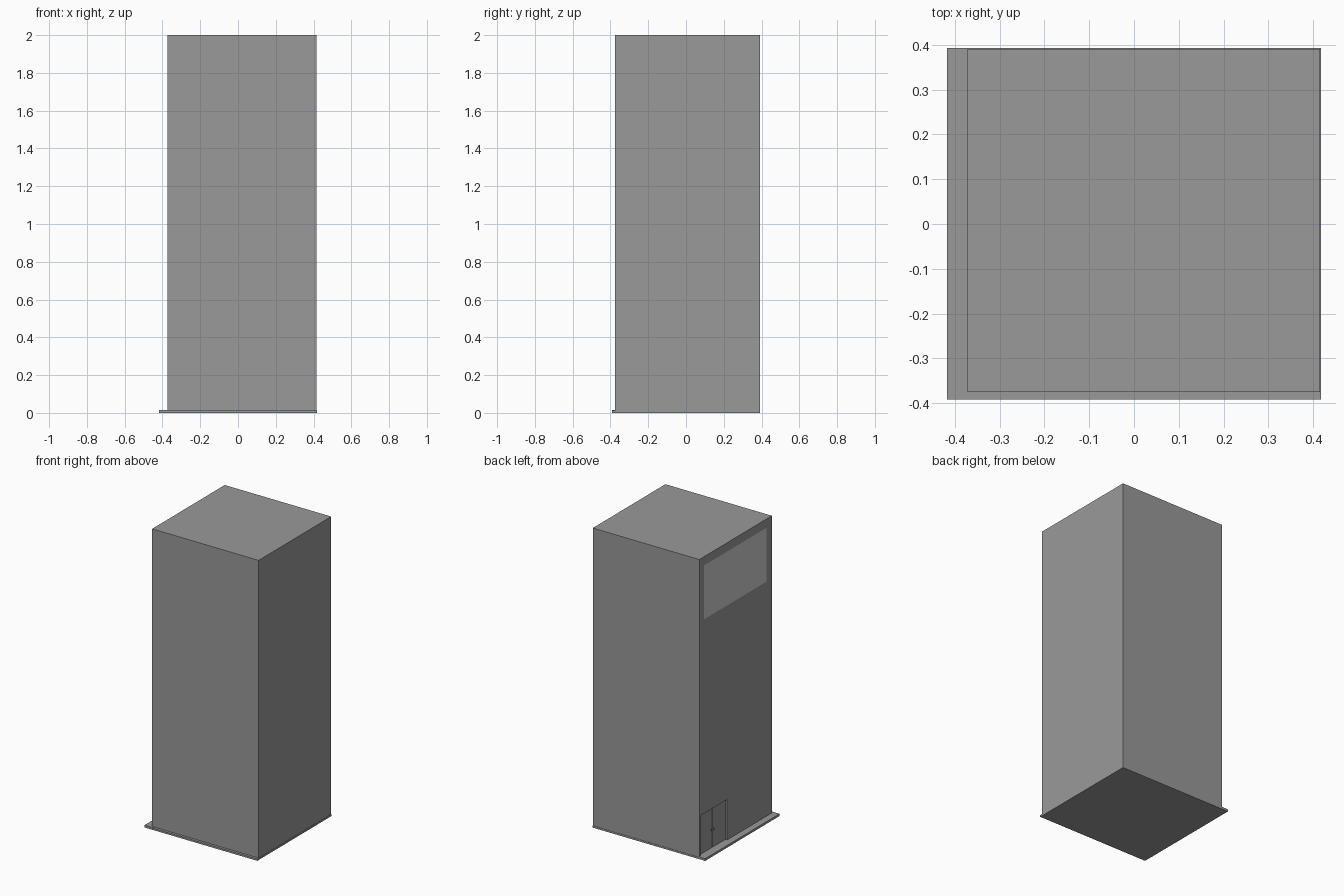
import bpy, bmesh

if "Cube" in bpy.data.objects:
    bpy.data.objects.remove(bpy.data.objects["Cube"])

# Dark grey finish shared by everything except the sign panel
dark = bpy.data.materials.new("dark_grey")
dark.diffuse_color = (0.32, 0.32, 0.32, 1)
dark.use_nodes = True
dark.node_tree.nodes["Principled BSDF"].inputs["Base Color"].default_value = dark.diffuse_color


def box(name, x, y, z):
    """Axis-aligned dark box from (min, max) ranges."""
    bm = bmesh.new()
    bmesh.ops.create_cube(bm, size=1)
    for v in bm.verts:
        v.co = [r[0] if c < 0 else r[1] for c, r in zip(v.co, (x, y, z))]
    me = bpy.data.meshes.new(name)
    bm.to_mesh(me)
    bm.free()
    me.materials.append(dark)
    ob = bpy.data.objects.new(name, me)
    bpy.context.collection.objects.link(ob)
    return ob


WALL = -0.372              # plane of the entrance wall
DOOR_Y = (0.096, 0.379)
DOOR_Z = (0.015, 0.285)
MID = sum(DOOR_Y) / 2

# Ground slab and the slightly higher pavement along the entrance
box("ground_slab", (-0.36, 0.417), (-0.392, 0.393), (0, 0.012))
box("pavement", (-0.417, -0.36), (-0.392, 0.393), (0, 0.015))

# Tower block with the doorway cut into its left wall
tower = box("tower", (WALL, 0.415), (-0.375, 0.391), (0.012, 2.0))
cutter = box("doorway_cutter", (WALL - 0.05, WALL + 0.02), DOOR_Y, DOOR_Z)
cutter.hide_render = True
cutter.hide_viewport = True
cutter.display_type = 'WIRE'
cut = tower.modifiers.new("doorway", 'BOOLEAN')
cut.operation = 'DIFFERENCE'
cut.solver = 'EXACT'
cut.object = cutter

# Double door, mirrored about the seam, each leaf with a small handle
for side, label in ((-1, "right"), (1, "left")):
    ys = sorted((MID + side * 0.003, MID + side * 0.138))
    box(f"door_{label}", (WALL + 0.012, WALL + 0.021), ys, (0.016, 0.282))
    hs = sorted((MID + side * 0.009, MID + side * 0.014))
    box(f"handle_{label}", (WALL + 0.006, WALL + 0.013), hs, (0.13, 0.145))

# Blank sign panel: a single light sheet high on the entrance wall
X = WALL - 0.001
me = bpy.data.meshes.new("sign_panel")
me.from_pydata([(X, -0.316, 1.582), (X, -0.316, 1.942),
                (X, 0.342, 1.942), (X, 0.342, 1.582)], [], [(0, 1, 2, 3)])
me.flip_normals()          # face outward, towards -x
light = bpy.data.materials.new("light_grey")
light.diffuse_color = (0.8, 0.8, 0.8, 1)
light.use_nodes = True
light.node_tree.nodes["Principled BSDF"].inputs["Base Color"].default_value = light.diffuse_color
me.materials.append(light)
bpy.context.collection.objects.link(bpy.data.objects.new("sign_panel", me))
